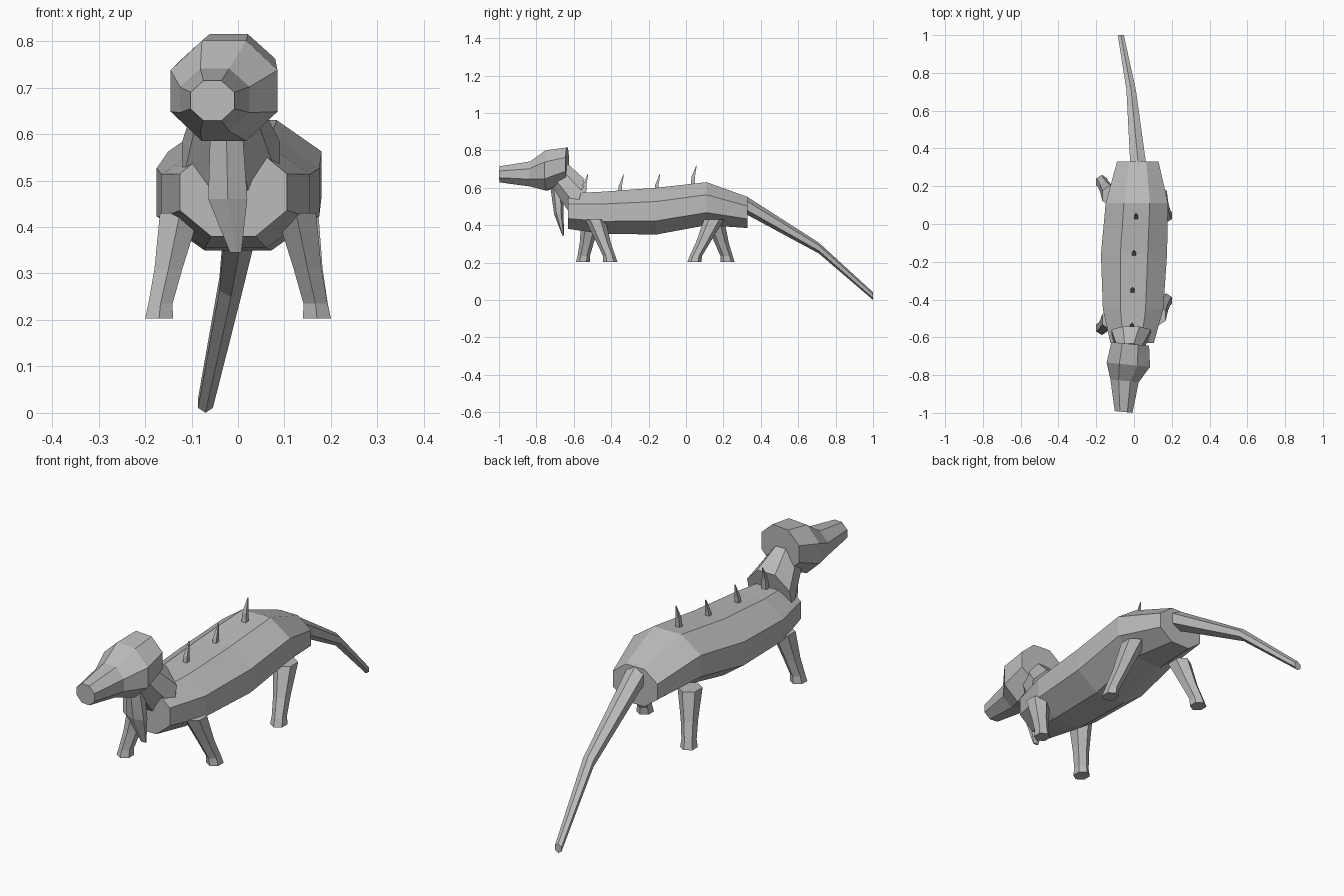
import bpy, bmesh, math

cube = bpy.data.objects.get("Cube")
if cube:
    bpy.data.objects.remove(cube, do_unlink=True)

grey = bpy.data.materials.new("grey_skin")
grey.use_nodes = True
colour = (0.5, 0.5, 0.5, 1)
grey.diffuse_color = colour
grey.node_tree.nodes["Principled BSDF"].inputs["Base Color"].default_value = colour


def loft(name, rings, sides=8, tilt=0.0, yaw=0.0):
    """Capped tube through rings of (x, y, z, half_width, half_height[, tilt])."""
    bm = bmesh.new()
    loops = []
    grow = 1 / math.cos(math.pi / sides)
    for x, y, z, w, h, *own in rings:
        t = own[0] if own else tilt
        loop = []
        for i in range(sides):
            a = (i + 0.5) * math.tau / sides
            dx, up = w * grow * math.cos(a), h * grow * math.sin(a)
            loop.append(bm.verts.new((x + dx, y + up * math.sin(t) + yaw * dx,
                                      z + up * math.cos(t))))
        loops.append(loop)
    for a, b in zip(loops, loops[1:]):
        for i in range(sides):
            j = (i + 1) % sides
            bm.faces.new((a[i], a[j], b[j], b[i]))
    bm.faces.new(loops[0])
    bm.faces.new(loops[-1])
    bmesh.ops.recalc_face_normals(bm, faces=bm.faces)
    mesh = bpy.data.meshes.new(name)
    bm.to_mesh(mesh)
    bm.free()
    mesh.materials.append(grey)
    obj = bpy.data.objects.new(name, mesh)
    bpy.context.collection.objects.link(obj)
    return obj


FLAT = math.pi / 2  # rings lying level

# Trunk
loft("body", [
    (-0.01, -0.63, 0.475, 0.115, 0.095),
    (-0.005, -0.45, 0.467, 0.16, 0.112),
    (0.0, -0.16, 0.475, 0.175, 0.125),
    (0.015, 0.11, 0.515, 0.165, 0.115),
    (0.02, 0.33, 0.468, 0.11, 0.083),
])

# Neck, wide lip at the shoulders
loft("neck", [
    (-0.015, -0.57, 0.54, 0.105, 0.11, 0.25),
    (-0.025, -0.68, 0.67, 0.06, 0.075, 0.7),
])

# Head and snout
loft("head", [
    (-0.055, -0.995, 0.672, 0.047, 0.043),
    (-0.05, -0.83, 0.674, 0.075, 0.067),
    (-0.03, -0.745, 0.693, 0.115, 0.108),
    (-0.02, -0.635, 0.725, 0.1, 0.09),
], yaw=-0.1)

# Throat flap
loft("throat_flap", [
    (-0.025, -0.69, 0.6, 0.035, 0.03),
    (-0.022, -0.68, 0.46, 0.042, 0.022),
    (-0.005, -0.657, 0.345, 0.012, 0.004),
], sides=6, tilt=FLAT)

# Tail
loft("tail", [
    (0.022, 0.32, 0.508, 0.042, 0.042),
    (-0.015, 0.71, 0.278, 0.025, 0.025),
    (-0.07, 1.0, 0.021, 0.016, 0.018),
], sides=6)

# Legs: hip position and foot position
legs = {
    "front_left_leg": ((0.125, -0.485), (0.17, -0.405)),
    "front_right_leg": ((-0.125, -0.505), (-0.17, -0.55)),
    "back_left_leg": ((0.13, 0.15), (0.17, 0.045)),
    "back_right_leg": ((-0.125, 0.15), (-0.17, 0.222)),
}
for name, (hip, foot) in legs.items():
    rings = []
    # share of the way down, height, radius
    for share, z, r in ((0, 0.43, 0.043), (0.55, 0.31, 0.03),
                        (0.93, 0.235, 0.026), (1, 0.203, 0.03)):
        x, y = (p + (q - p) * share for p, q in zip(hip, foot))
        rings.append((x, y, z, r, r * 1.1))
    loft(name, rings, sides=6, tilt=FLAT)

# Back spines
for i, (x, y, z) in enumerate([(0.01, 0.045, 0.72), (0.0, -0.15, 0.675),
                               (-0.008, -0.345, 0.67), (-0.01, -0.535, 0.675)]):
    loft(f"back_spine_{i + 1}", [
        (x, y - 0.01, z - 0.11, 0.011, 0.011),
        (x, y - 0.006, z - 0.06, 0.009, 0.009),
        (x, y + 0.011, z, 0.0015, 0.0015),
    ], sides=4, tilt=FLAT)
